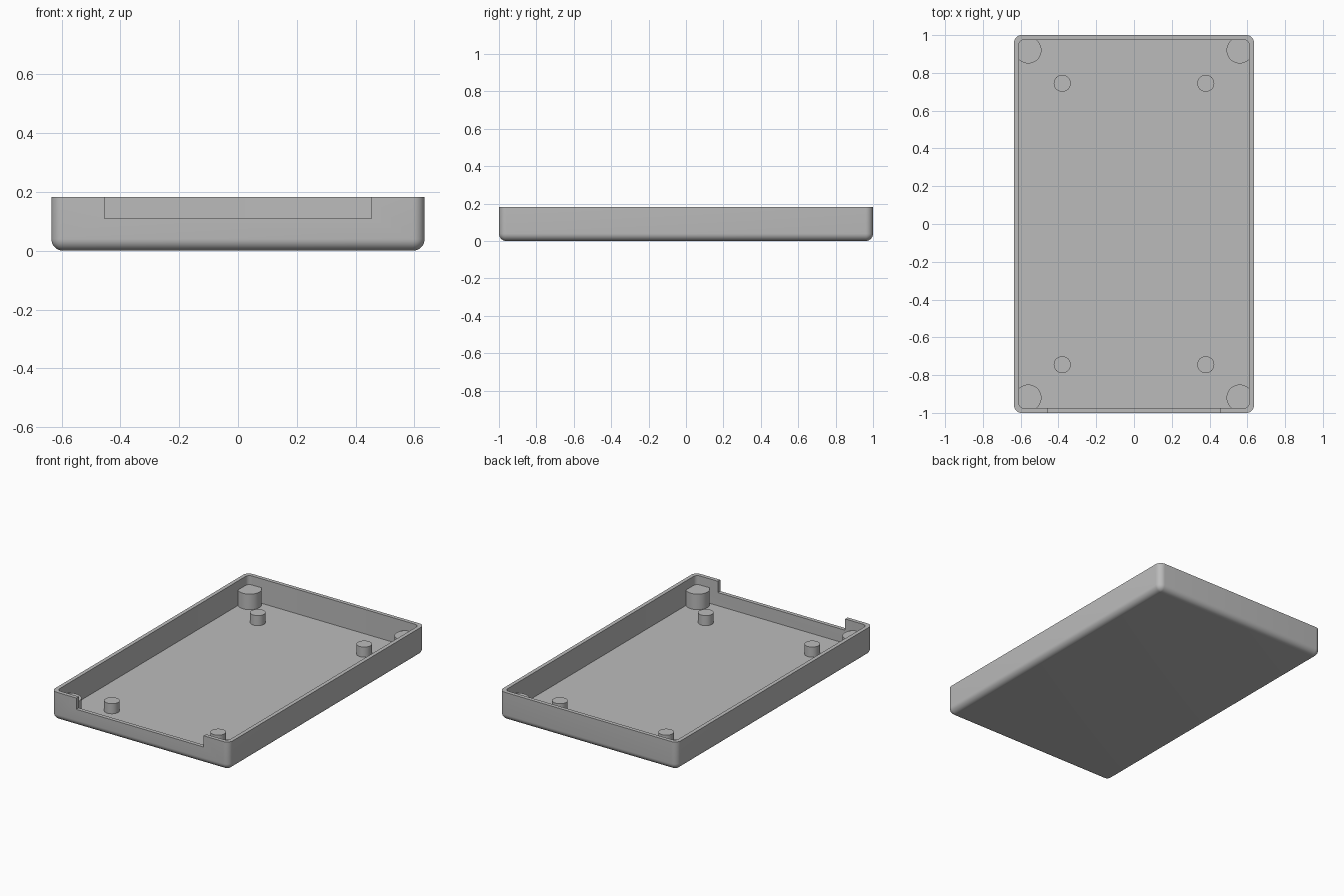
import bpy, bmesh, math

cube = bpy.data.objects.get("Cube")
if cube:
    bpy.data.objects.remove(cube, do_unlink=True)

HX, HY, TOP = 0.635, 1.0, 0.183      # outer half sizes and height
WALL, FLOOR, R = 0.025, 0.025, 0.04  # wall, floor, edge radius

grey = bpy.data.materials.new("plain_grey")
grey.use_nodes = True
grey.diffuse_color = (0.5, 0.5, 0.5, 1)
grey.node_tree.nodes["Principled BSDF"].inputs["Base Color"].default_value = grey.diffuse_color


def finish(name, bm):
    bmesh.ops.remove_doubles(bm, verts=bm.verts, dist=1e-5)
    bmesh.ops.recalc_face_normals(bm, faces=bm.faces)
    mesh = bpy.data.meshes.new(name)
    bm.to_mesh(mesh)
    bm.free()
    mesh.materials.append(grey)
    ob = bpy.data.objects.new(name, mesh)
    bpy.context.collection.objects.link(ob)
    return ob


def smooth(ob):
    bpy.ops.object.select_all(action='DESELECT')
    ob.select_set(True)
    bpy.context.view_layer.objects.active = ob
    bpy.ops.object.shade_smooth_by_angle(angle=math.radians(35))


def ring(bm, inset, z, radius, steps=8):
    """Rounded rectangle of vertices."""
    verts = []
    for q, (sx, sy) in enumerate([(1, 1), (-1, 1), (-1, -1), (1, -1)]):
        for i in range(steps + 1):
            a = (q + i / steps) * math.pi / 2
            verts.append(bm.verts.new((sx * (HX - inset - radius) + radius * math.cos(a),
                                       sy * (HY - inset - radius) + radius * math.sin(a), z)))
    return verts


# Open tray: rounded underside, outer wall, rim, inner wall and floor
bm = bmesh.new()
rings = []
for i in range(9):
    a = i / 8 * math.pi / 2
    inset = R * (1 - math.sin(a))
    rings.append(ring(bm, inset, R * (1 - math.cos(a)), R - inset))
rings.append(ring(bm, 0, TOP, R))
rings.append(ring(bm, WALL, TOP, R - WALL / 2))
rings.append(ring(bm, WALL, FLOOR, R - WALL / 2))
for lower, upper in zip(rings, rings[1:]):
    for i in range(len(lower)):
        j = (i + 1) % len(lower)
        bm.faces.new((lower[i], lower[j], upper[j], upper[i]))
bm.faces.new(rings[0])
bm.faces.new(rings[-1])
tray = finish("tray", bm)

# Wide notch in the front wall
bm = bmesh.new()
bmesh.ops.create_cube(bm, size=1)
bmesh.ops.scale(bm, vec=(0.91, 0.1, 0.2), verts=bm.verts)
bmesh.ops.translate(bm, vec=(0, -HY, 0.21), verts=bm.verts)
cutter = finish("notch_cutter", bm)
bpy.context.view_layer.objects.active = tray
mod = tray.modifiers.new("notch", 'BOOLEAN')
mod.operation, mod.solver, mod.object = 'DIFFERENCE', 'EXACT', cutter
bpy.ops.object.modifier_apply(modifier=mod.name)
bpy.data.objects.remove(cutter, do_unlink=True)
smooth(tray)


def post(name, x, y, radius, top):
    base = FLOOR - 0.001
    bm = bmesh.new()
    bmesh.ops.create_cone(bm, cap_ends=True, segments=48, radius1=radius,
                          radius2=radius, depth=top - base)
    bmesh.ops.translate(bm, vec=(x, y, (top + base) / 2), verts=bm.verts)
    smooth(finish(name, bm))


# Corner posts and mounting pegs
for sx, side in ((1, "left"), (-1, "right")):
    for sy, end in ((-1, "front"), (1, "back")):
        post(f"corner_post_{end}_{side}", sx * 0.56, sy * 0.92, 0.07, 0.125)
        post(f"mounting_peg_{end}_{side}", sx * 0.38, sy * 0.745, 0.045, 0.09)
